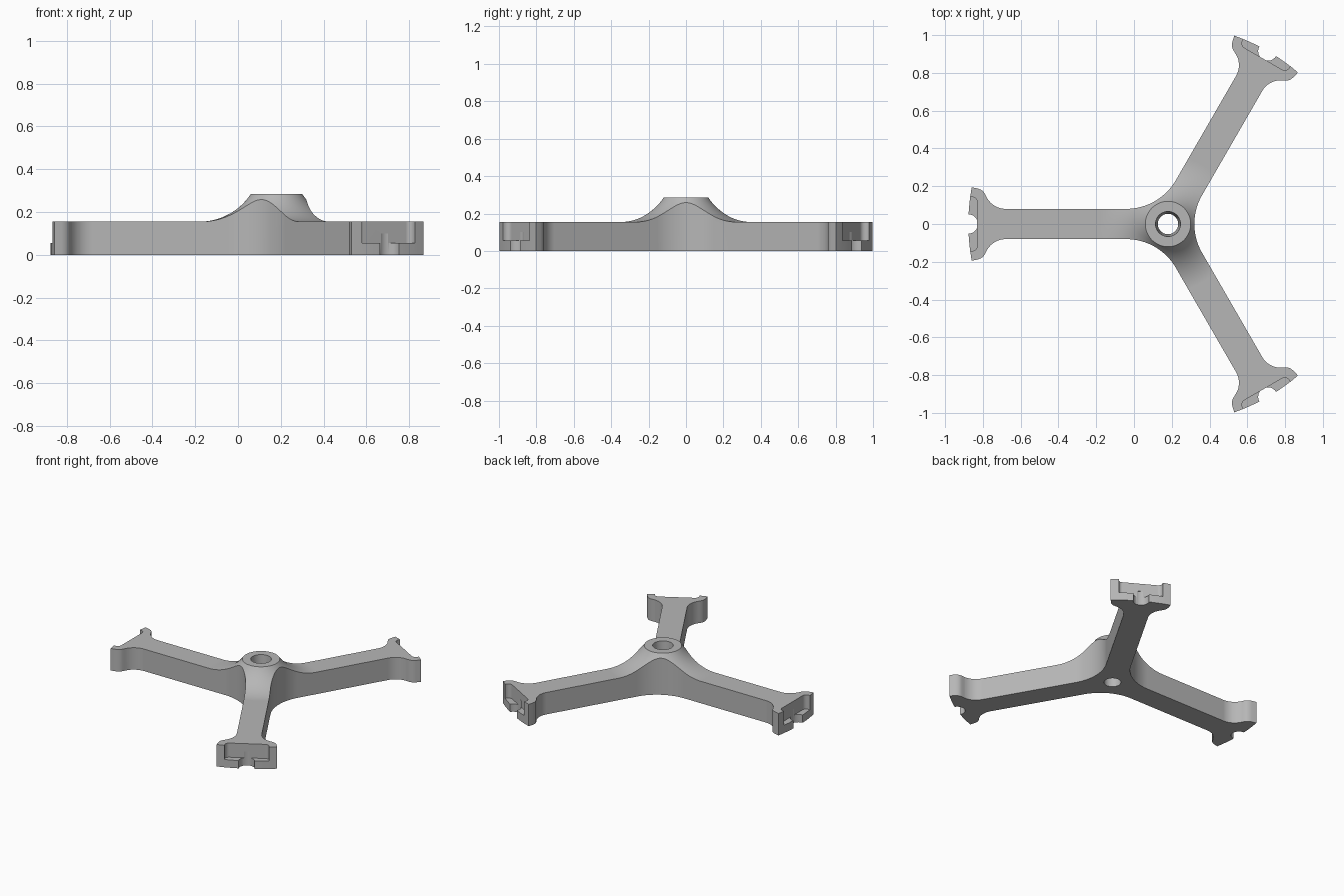
import bpy, bmesh
from math import sin, cos, tan, asin, pi, radians

if "Cube" in bpy.data.objects:
    bpy.data.objects.remove(bpy.data.objects["Cube"])

HUB_X = 0.18       # hub axis
HALF = 0.08        # arm half width
REACH = 1.057      # radius of the curved arm ends
TOP = 0.155        # arm thickness
ARMS = [radians(a) for a in (60, 180, 300)]

grey = bpy.data.materials.new("light_grey")
grey.use_nodes = True
grey.diffuse_color = (0.47, 0.47, 0.47, 1)
grey.node_tree.nodes["Principled BSDF"].inputs["Base Color"].default_value = (0.47, 0.47, 0.47, 1)


def finish(name, bm):
    bmesh.ops.translate(bm, verts=bm.verts[:], vec=(HUB_X, 0, 0))
    mesh = bpy.data.meshes.new(name)
    bm.to_mesh(mesh)
    bm.free()
    mesh.materials.append(grey)
    obj = bpy.data.objects.new(name, mesh)
    bpy.context.collection.objects.link(obj)
    return obj


def prism(name, points, z0, z1):
    # points run counter-clockwise
    bm = bmesh.new()
    low = [bm.verts.new((x, y, z0)) for x, y in points]
    high = [bm.verts.new((x, y, z1)) for x, y in points]
    bm.faces.new(low[::-1])
    bm.faces.new(high)
    n = len(points)
    for i in range(n):
        k = (i + 1) % n
        bm.faces.new((low[i], low[k], high[k], high[i]))
    return finish(name, bm)


def lathe(name, profile, steps=180):
    bm = bmesh.new()
    rings = [[bm.verts.new((r * cos(2 * pi * i / steps), r * sin(2 * pi * i / steps), z))
              for r, z in profile] for i in range(steps)]
    n = len(profile)
    for i in range(steps):
        a, b = rings[i], rings[(i + 1) % steps]
        for j in range(n):
            k = (j + 1) % n
            bm.faces.new((a[j], b[j], b[k], a[k]))
    return finish(name, bm)


def arc(cx, cy, r, start, end, n):
    return [(cx + r * cos(radians(start + (end - start) * i / n)),
             cy + r * sin(radians(start + (end - start) * i / n))) for i in range(n + 1)]


def turn(points, a):
    return [(u * cos(a) - w * sin(a), u * sin(a) + w * cos(a)) for u, w in points]


def cut(target, cutter, operation):
    mod = target.modifiers.new("cut", "BOOLEAN")
    mod.object, mod.operation, mod.solver = cutter, operation, "EXACT"
    bpy.ops.object.select_all(action="DESELECT")
    bpy.context.view_layer.objects.active = target
    target.select_set(True)
    bpy.ops.object.modifier_apply(modifier=mod.name)
    bpy.data.objects.remove(cutter)


# Hub and disc section: flared boss tangent to the flat arm tops, with a bore
flare_r = 0.287
flare = [(0.36 - flare_r * sin(t), TOP + flare_r * (1 - cos(t)))
         for t in [asin(0.24 / flare_r) * i / 16 for i in range(17)]]
body = lathe("tripod_bracket",
             [(0.054, 0), (REACH, 0), (REACH, TOP)] + flare + [(0.066, flare[-1][1])])

# Plan outline: one arm side from hub fillet to flared foot, mirrored and turned
R = 0.305
fillet = arc((HALF + R) / tan(radians(60)), HALF + R, R, 240, 270, 14)
neck = arc(0.86, HALF + 0.112, 0.112, -90, -23, 9)
lip = [(0.969, 0.159), (0.976, 0.17), (0.988, 0.18), (1.005, 0.187), (1.04, 0.195), (1.1, 0.2)]
side = fillet + neck + lip
arm = [(u, -w) for u, w in side[1:]] + side[::-1]
outline = [p for a in ARMS for p in turn(arm, a)]
cut(body, prism("outline_cutter", outline, -0.1, 0.5), "INTERSECT")

# Open pocket and half-round bolt notch in each foot
corner = arc(1.038, 0.115, 0.028, 90, 180, 6)
pocket = [(1.2, 0.143)] + corner + [(u, -w) for u, w in corner[::-1]] + [(1.2, -0.143)]
notch = arc(REACH, 0, 0.051, 0, 352.5, 47)
for a in ARMS:
    cut(body, prism("pocket_cutter", turn(pocket, a), 0.055, 0.5), "DIFFERENCE")
    cut(body, prism("notch_cutter", turn(notch, a), -0.1, 0.1), "DIFFERENCE")

# Smooth curved walls, crisp edges
bpy.ops.object.shade_smooth_by_angle(angle=radians(30))
weighted = body.modifiers.new("weighted_normals", "WEIGHTED_NORMAL")
weighted.keep_sharp = True
